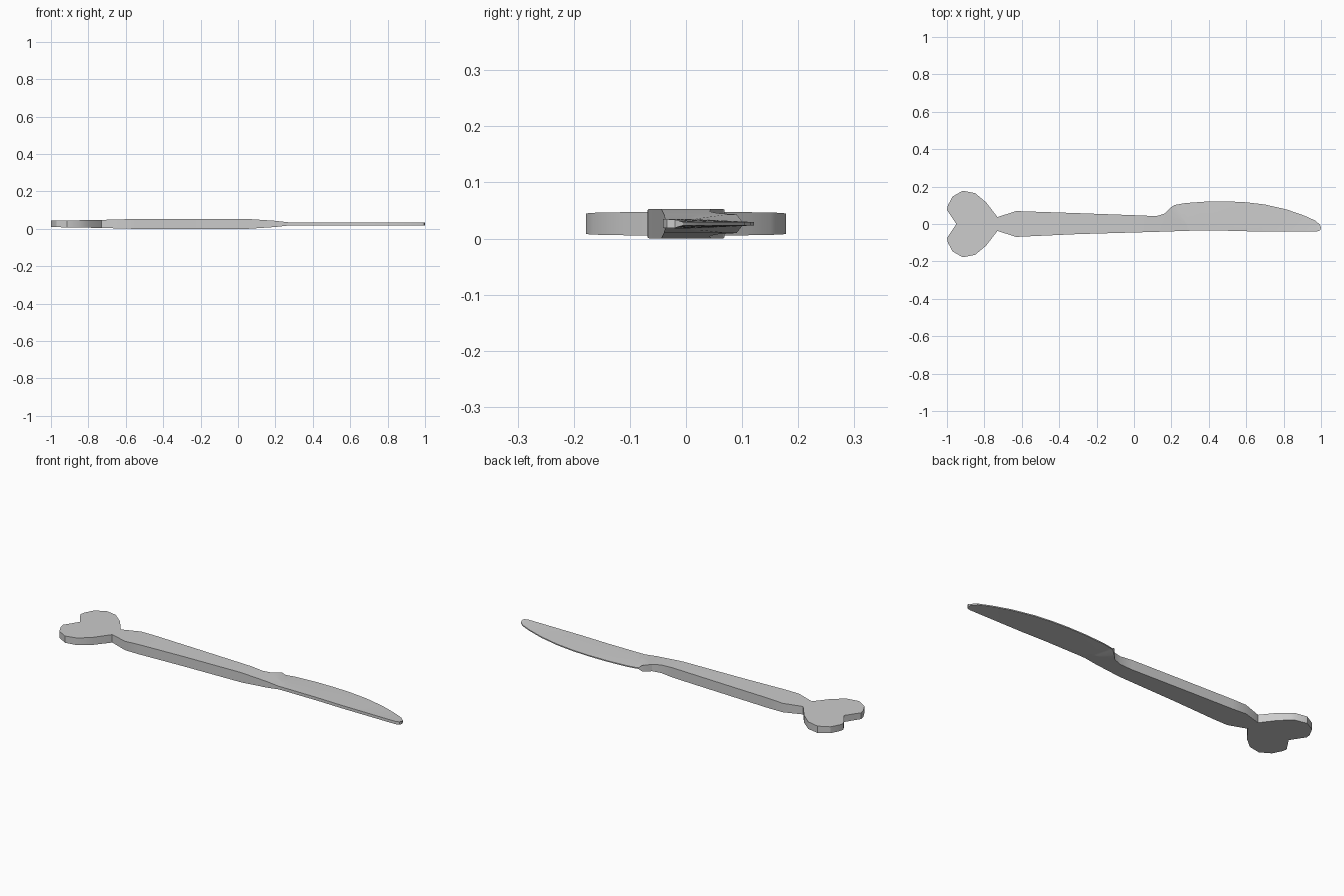
import bpy, bmesh

if "Cube" in bpy.data.objects:
    bpy.data.objects.remove(bpy.data.objects["Cube"])

MID = 0.0265

# half heart at the handle end, mirrored below
lobe = [(-1.0, 0.075), (-0.995, 0.1), (-0.97, 0.147), (-0.915, 0.178), (-0.85, 0.165),
        (-0.79, 0.115), (-0.73, 0.037), (-0.63, 0.069)]
# handle shoulder and curved cutting edge
edge = [(-0.3, 0.058), (0.0, 0.047), (0.12, 0.042), (0.165, 0.056), (0.19, 0.083), (0.215, 0.101),
        (0.275, 0.112), (0.39, 0.12), (0.5, 0.121), (0.6, 0.116), (0.7, 0.104),
        (0.815, 0.078), (0.91, 0.045), (0.97, 0.018), (0.995, -0.005)]
# rounded tip and straight spine
spine = [(1.0, -0.02), (0.995, -0.034), (0.975, -0.041), (0.65, -0.04), (0.5, -0.036),
         (0.3, -0.036), (0.12, -0.042), (-0.3, -0.054)]
outline = [(-0.95, 0)] + lobe + edge + spine + [(x, -y) for x, y in reversed(lobe)]

# half thickness along the length
profile = [(-1.0, 0.017), (-0.73, 0.0215), (-0.55, 0.0265), (0.05, 0.0265),
           (0.2, 0.0165), (0.27, 0.0085), (1.01, 0.0075)]


def half_thickness(x):
    for (x0, h0), (x1, h1) in zip(profile, profile[1:]):
        if x <= x1:
            return h0 + (h1 - h0) * (x - x0) / (x1 - x0)
    return profile[-1][1]


# flat outline, split where the thickness changes
bm = bmesh.new()
bm.faces.new([bm.verts.new((x, y, 0)) for x, y in outline])
bmesh.ops.triangulate(bm, faces=bm.faces[:])


def split(co, no):
    bmesh.ops.bisect_plane(bm, geom=bm.verts[:] + bm.edges[:] + bm.faces[:],
                           dist=1e-5, plane_co=co, plane_no=no)


for x, h in profile[1:-1]:
    split((x, 0, 0), (1, 0, 0))
# start of the ground bevel on the blade
split((0, 0.05, 0), (0.12, 1, 0))

# thin cutting edge, thick body
heights = {}
for v in bm.verts:
    h = half_thickness(v.co.x)
    if v.is_boundary and v.co.x > 0.21 and v.co.y > -0.01:
        h = 0.003
    heights[v] = h
bottom = bm.faces[:]
top = bmesh.ops.extrude_face_region(bm, geom=bottom, use_keep_orig=True)["geom"]
lookup = {(round(v.co.x, 5), round(v.co.y, 5)): h for v, h in heights.items()}
for v in bm.verts:
    h = lookup[(round(v.co.x, 5), round(v.co.y, 5))]
    v.co.z = MID - h if v in heights else MID + h
bmesh.ops.recalc_face_normals(bm, faces=bm.faces[:])

mesh = bpy.data.meshes.new("butter_knife")
bm.to_mesh(mesh)
bm.free()
knife = bpy.data.objects.new("butter_knife", mesh)
bpy.context.collection.objects.link(knife)
bpy.context.view_layer.objects.active = knife
knife.select_set(True)
bpy.ops.object.shade_smooth_by_angle(angle=0.5)
